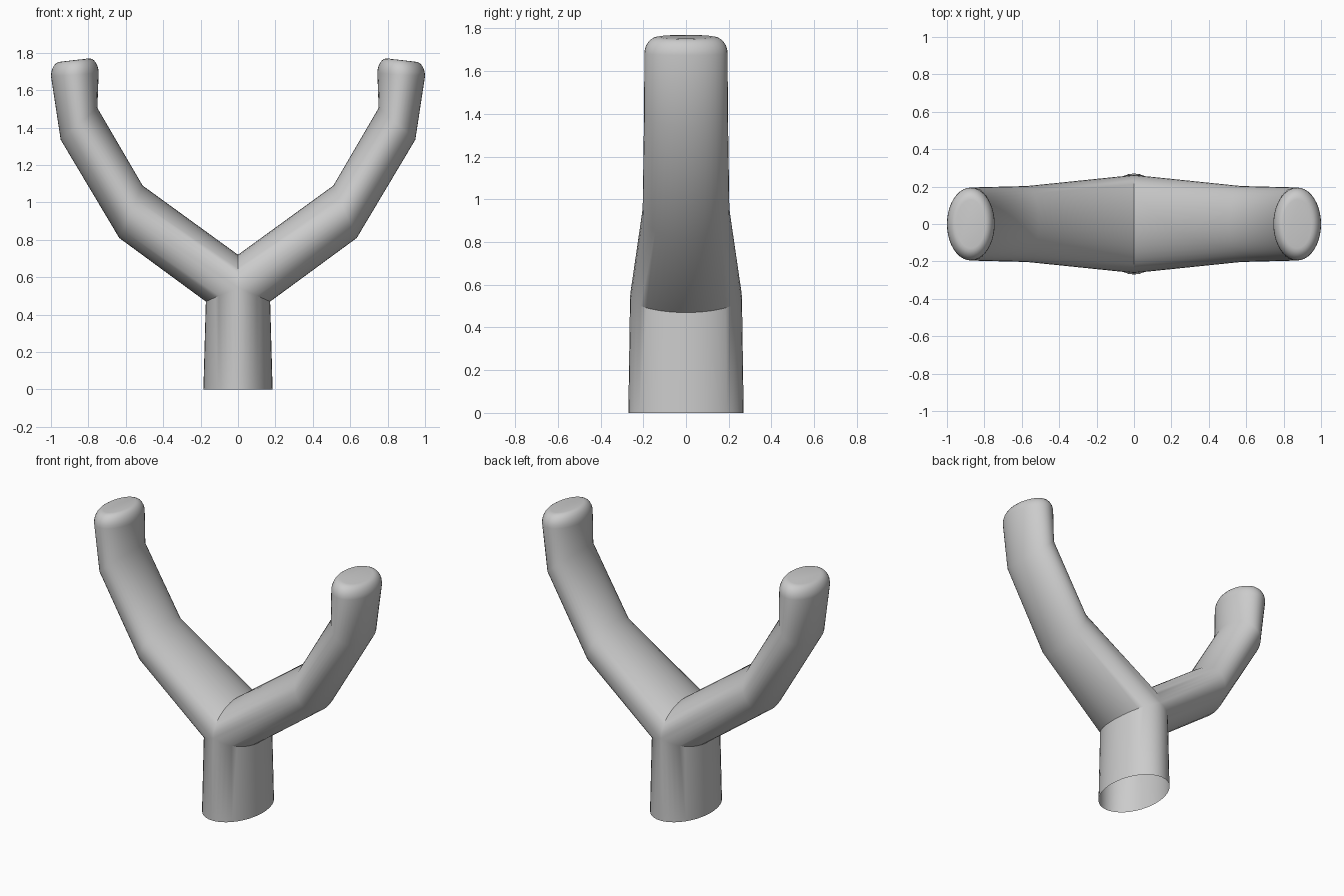
import bpy, bmesh
from math import sin, cos, pi

if "Cube" in bpy.data.objects:
    bpy.data.objects.remove(bpy.data.objects["Cube"])

N = 40  # sides of the tube


def section(outer, inner, ry, centre=None):
    """Elliptical section between an outer and an inner (x, z) point."""
    cx, cz = centre or ((outer[0] + inner[0]) / 2, (outer[1] + inner[1]) / 2)
    pts = []
    for i in range(N):
        t = 2 * pi * i / N
        s = sin(t)
        px, pz = inner if s >= 0 else outer
        k = abs(s)
        pts.append((cx + (px - cx) * k, ry * cos(t), cz + (pz - cz) * k))
    return pts


def bridge(bm, a, b, closed=True):
    for i in range(len(a) if closed else len(a) - 1):
        j = (i + 1) % len(a)
        bm.faces.new((a[i], a[j], b[j], b[i]))


# right arm: outer point, inner point, half depth
sections = [
    section((0.172, 0.47), (0, 0.72), 0.262, (0, 0.545)),
    section((0.635, 0.81), (0.51, 1.09), 0.203),
    section((0.948, 1.335), (0.752, 1.505), 0.196),
]
# rounded arm tip
for k in range(7):
    a = k / 6 * pi / 2
    c, s = 1 - cos(a), sin(a)
    sections.append(section((1.0 - 0.05 * c, 1.675 + 0.077 * s),
                            (0.745 + 0.05 * c, 1.69 + 0.08 * s),
                            0.195 - 0.065 * c))

bm = bmesh.new()
rings = [[bm.verts.new(p) for p in sec] for sec in sections]
for a, b in zip(rings, rings[1:]):
    bridge(bm, a, b)
bm.faces.new(rings[-1])

# right half of the open-bottomed handle, hanging from the arm's lower edge
half = rings[0][N // 2:] + [rings[0][0]]
base = [bm.verts.new(p) for p in section((0.185, 0), (0, 0), 0.27, (0, 0))]
foot = base[N // 2:] + [base[0]]
bridge(bm, foot, half, False)
bmesh.ops.delete(bm, geom=base[1:N // 2], context='VERTS')

# mirror to the left side
geom = bm.verts[:] + bm.edges[:] + bm.faces[:]
bmesh.ops.mirror(bm, geom=geom, axis='X', merge_dist=0.0)
bmesh.ops.remove_doubles(bm, verts=bm.verts, dist=0.0005)
bmesh.ops.recalc_face_normals(bm, faces=bm.faces)

mesh = bpy.data.meshes.new("forked_frame")
bm.to_mesh(mesh)
bm.free()
obj = bpy.data.objects.new("forked_frame", mesh)
bpy.context.collection.objects.link(obj)
bpy.context.view_layer.objects.active = obj
obj.select_set(True)
bpy.ops.object.shade_smooth_by_angle(angle=0.6)
